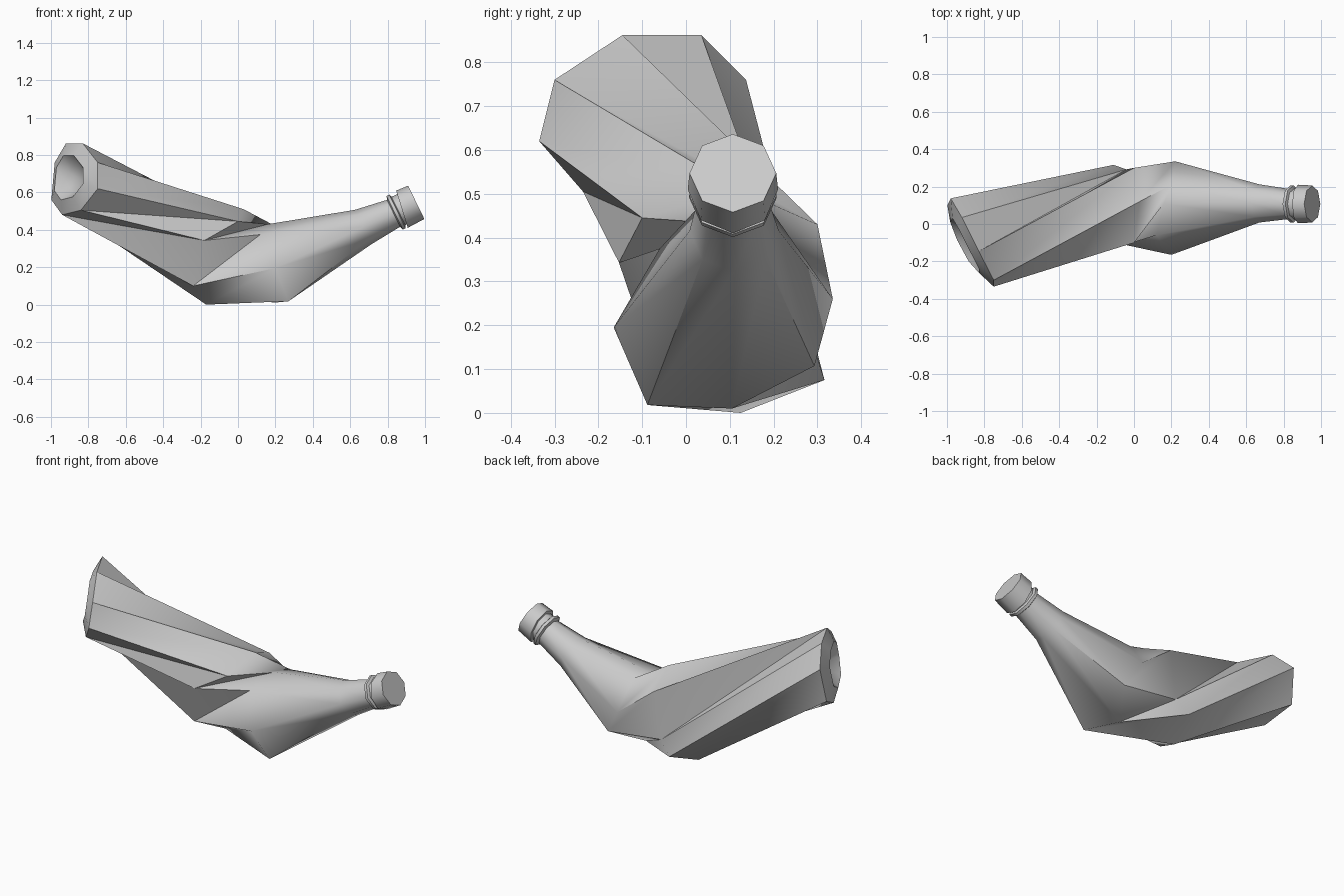
import bpy, bmesh
from math import sin, cos, pi
from mathutils import Vector

if "Cube" in bpy.data.objects:
    bpy.data.objects.remove(bpy.data.objects["Cube"])

AXIS = Vector((0.9, 0, 0.437)).normalized()      # direction of neck and cap
UP = Vector((-0.437, 0, 0.9)).normalized()
SIDE = Vector((0, -1, 0))


def ring(center, r, tilt=0):
    """Octagon across the neck axis, corner 3 on top."""
    c = Vector(center)
    pts = []
    for i in range(8):
        a = (i - 3) * pi / 4
        pts.append(c + (UP + AXIS * tilt) * r * cos(a) + SIDE * r * sin(a))
    return pts


def along(d, r, tilt=0):
    """Octagon at distance d back from the tip of the cap."""
    return ring(Vector((0.953, 0.107, 0.547)) - AXIS * d, r, tilt)


def loft(name, rings, angle, start_point=None, split=()):
    """Skin octagons; the twisted spans in split get a chosen diagonal."""
    bm = bmesh.new()
    loops = [[bm.verts.new(p) for p in r] for r in rings]
    for k, (a, b) in enumerate(zip(loops, loops[1:])):
        for i in range(8):
            j = (i + 1) % 8
            if k in split:
                bm.faces.new((a[i], a[j], b[i]))
                bm.faces.new((a[j], b[j], b[i]))
            else:
                bm.faces.new((a[i], a[j], b[j], b[i]))
    if start_point is None:
        bm.faces.new(loops[0])
    else:
        tip = bm.verts.new(start_point)
        for i in range(8):
            bm.faces.new((loops[0][i], loops[0][(i + 1) % 8], tip))
    bm.faces.new(loops[-1])
    bmesh.ops.recalc_face_normals(bm, faces=bm.faces)
    me = bpy.data.meshes.new(name)
    bm.to_mesh(me)
    bm.free()
    ob = bpy.data.objects.new(name, me)
    bpy.context.collection.objects.link(ob)
    bpy.ops.object.select_all(action='DESELECT')
    ob.select_set(True)
    bpy.context.view_layer.objects.active = ob
    bpy.ops.object.shade_smooth_by_angle(angle=angle * pi / 180)
    return ob


# Dented body cross-sections: base rim, left and right side of the fold
base = [Vector(p) for p in (
    (-0.92, 0.035, 0.862), (-0.83, -0.145, 0.862), (-0.75, -0.30, 0.76), (-0.75, -0.335, 0.62),
    (-0.84, -0.235, 0.505), (-0.94, -0.05, 0.48), (-0.998, 0.10, 0.56), (-0.98, 0.137, 0.76))]
fold_left = [
    (-0.04, 0.292, 0.15), (0.0, 0.30, 0.43), (0.03, 0.12, 0.51), (0.0, -0.10, 0.445),
    (-0.18, -0.153, 0.343), (-0.24, -0.07, 0.10), (-0.17, 0.125, 0.0), (-0.11, 0.316, 0.075)]
fold_right = [
    (0.31, 0.293, 0.107), (0.22, 0.335, 0.26), (0.20, 0.21, 0.42), (0.16, 0.11, 0.43),
    (0.12, -0.06, 0.375), (0.20, -0.165, 0.195), (0.27, -0.088, 0.018), (0.19, 0.105, 0.01)]

# Base: rim bulges out a little, then a hollow underside
out = Vector((-0.87, -0.47, 0.15)).normalized()
mid = sum(base, Vector()) / 8


def inset(scale, offset):
    return [mid + (p - mid) * scale + out * offset for p in base]


loft("bottle", [
    inset(0.36, -0.015), inset(0.62, 0.035), base, fold_left, fold_right,
    ring((0.67, 0.11, 0.415), 0.102),
    along(0.135, 0.08), along(0.128, 0.1), along(0.112, 0.1),
    along(0.106, 0.084), along(0.06, 0.084)], 55, mid - out * 0.03, split=(2, 3))

# Cap, its lower edge slightly slanted
loft("cap", [along(0.085, 0.103, 0.15), along(0, 0.099)], 55)
